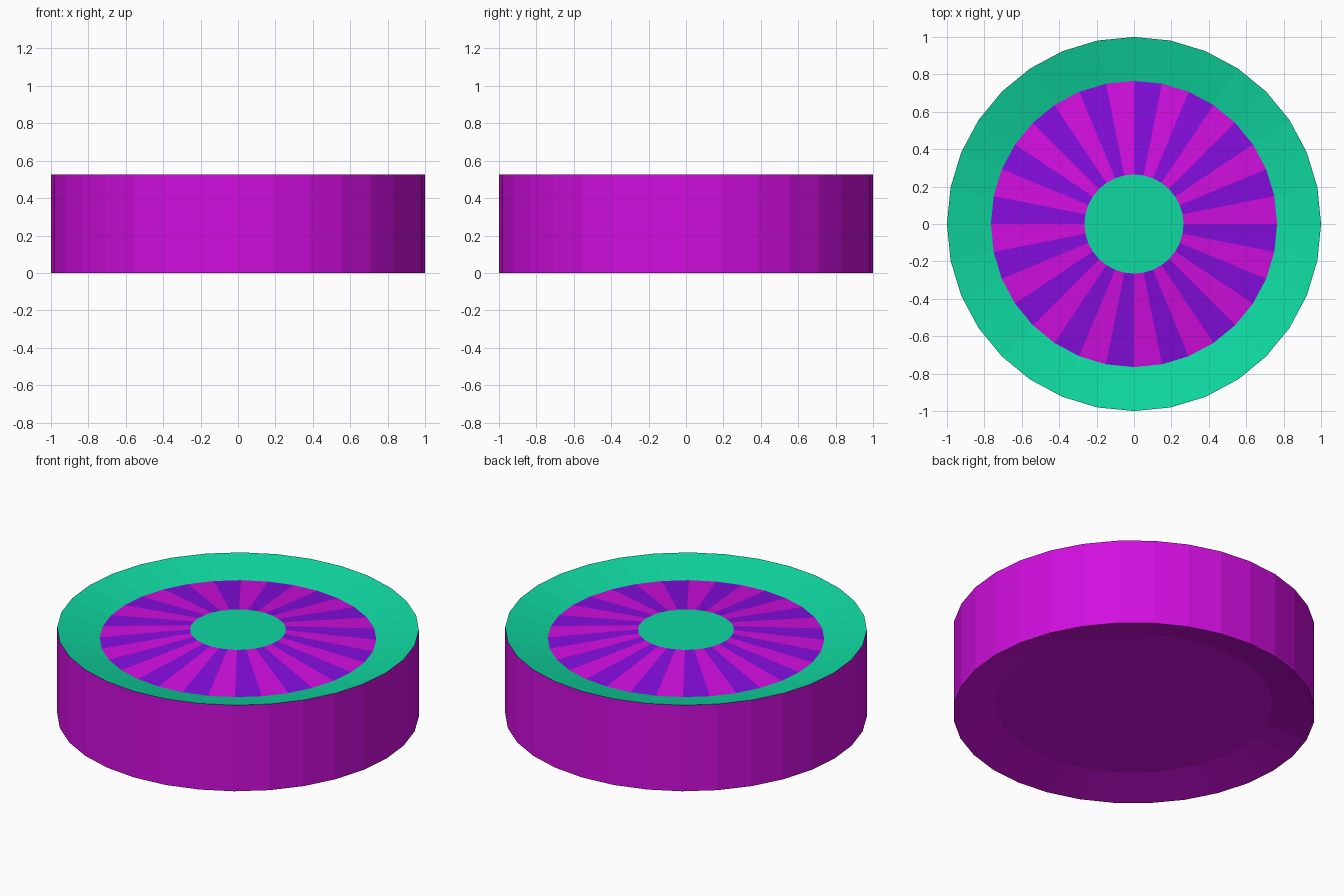
import bpy, bmesh
from math import cos, sin, tau

if "Cube" in bpy.data.objects:
    bpy.data.objects.remove(bpy.data.objects["Cube"])

SIDES = 32
H = 0.525      # full height
R_IN = 0.765   # inner edge of the dished ring
DISH = 0.06    # depth of the dish on both faces
R_HUB = 0.265


def material(name, srgb):
    lin = [c / 12.92 if c <= 0.04045 else ((c + 0.055) / 1.055) ** 2.4 for c in srgb]
    m = bpy.data.materials.new(name)
    m.diffuse_color = (*lin, 1)
    m.use_nodes = True
    m.node_tree.nodes["Principled BSDF"].inputs["Base Color"].default_value = m.diffuse_color
    return m


magenta = material("magenta", (0.82, 0.055, 0.875))
violet = material("violet", (0.52, 0.05, 0.87))
green = material("green", (0.06, 0.85, 0.63))


def lathe(name, profile, mats, cap_start=False, cap_end=False):
    """Revolve (r, z) points; neighbouring facets alternate through mats."""
    bm = bmesh.new()
    rings = [[bm.verts.new((r * cos(tau * i / SIDES), r * sin(tau * i / SIDES), z))
              for i in range(SIDES)] for r, z in profile]
    for a, b in zip(rings, rings[1:]):
        for i in range(SIDES):
            j = (i + 1) % SIDES
            f = bm.faces.new((a[i], a[j], b[j], b[i]))
            f.material_index = i % len(mats)
    if cap_start:
        bm.faces.new(rings[0][::-1])
    if cap_end:
        bm.faces.new(rings[-1])
    me = bpy.data.meshes.new(name)
    bm.to_mesh(me)
    bm.free()
    for m in mats:
        me.materials.append(m)
    ob = bpy.data.objects.new(name, me)
    bpy.context.collection.objects.link(ob)
    return ob


# Outer wall and recessed underside
lathe("body", [(R_IN, DISH), (1, 0), (1, H)], [magenta], cap_start=True)

# Ring sloping inwards on the top
lathe("top_ring", [(1, H), (R_IN, H - DISH)], [green])

# Striped shallow cone rising to the hub
lathe("striped_cone", [(R_IN, H - DISH), (R_HUB, H - 0.005)], [magenta, violet])

# Flat central disc
hub = lathe("hub", [(R_HUB, H - 0.005)], [green], cap_end=True)
